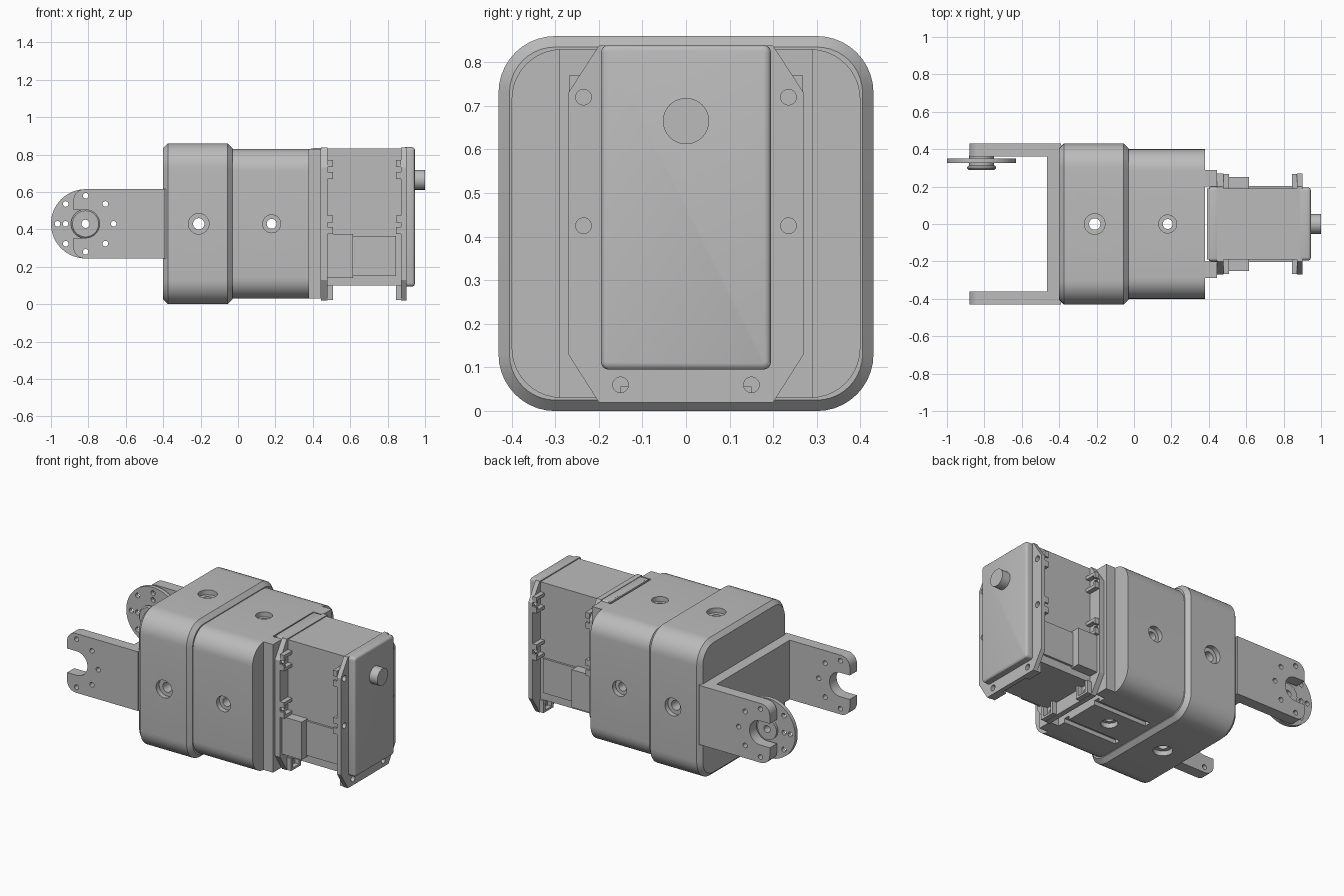
import bpy, bmesh, math
from mathutils import Vector

if "Cube" in bpy.data.objects:
    bpy.data.objects.remove(bpy.data.objects["Cube"])

grey = bpy.data.materials.new("plain_grey")
grey.use_nodes = True
grey.diffuse_color = (0.5, 0.5, 0.5, 1)
grey.node_tree.nodes["Principled BSDF"].inputs["Base Color"].default_value = (0.5, 0.5, 0.5, 1)


def place(axis, u, v, w):
    """Outline coordinates (u, v) pushed to depth w along the axis."""
    return Vector({"x": (w, u, v), "y": (u, w, v), "z": (u, v, w)}[axis])


def prism(name, pts, axis, lo, hi):
    bm = bmesh.new()
    face = bm.faces.new([bm.verts.new(place(axis, u, v, lo)) for u, v in pts])
    ext = bmesh.ops.extrude_face_region(bm, geom=[face])
    new = [g for g in ext["geom"] if isinstance(g, bmesh.types.BMVert)]
    bmesh.ops.translate(bm, verts=new, vec=place(axis, 0, 0, hi - lo))
    bmesh.ops.recalc_face_normals(bm, faces=bm.faces)
    mesh = bpy.data.meshes.new(name)
    bm.to_mesh(mesh)
    bm.free()
    mesh.materials.append(grey)
    ob = bpy.data.objects.new(name, mesh)
    bpy.context.collection.objects.link(ob)
    return ob


def circle(u, v, r, n=32):
    return [(u + r * math.cos(2 * math.pi * i / n), v + r * math.sin(2 * math.pi * i / n)) for i in range(n)]


def rounded(u0, u1, v0, v1, r, n=10):
    corners = [(u1 - r, v1 - r), (u0 + r, v1 - r), (u0 + r, v0 + r), (u1 - r, v0 + r)]
    return [(cu + r * math.cos((q + i / n) * math.pi / 2), cv + r * math.sin((q + i / n) * math.pi / 2))
            for q, (cu, cv) in enumerate(corners) for i in range(n + 1)]


def box(name, x0, x1, y0, y1, z0, z1):
    return prism(name, [(y0, z0), (y1, z0), (y1, z1), (y0, z1)], "x", x0, x1)


def apply(ob, mod):
    bpy.context.view_layer.objects.active = ob
    bpy.ops.object.modifier_apply(modifier=mod.name)


def cut(ob, pts, axis, lo, hi):
    cutter = prism("cutter", pts, axis, lo, hi)
    mod = ob.modifiers.new("cut", "BOOLEAN")
    mod.operation, mod.solver, mod.object = "DIFFERENCE", "EXACT", cutter
    apply(ob, mod)
    bpy.data.objects.remove(cutter)


def bevel(ob, width, segments=1):
    mod = ob.modifiers.new("bevel", "BEVEL")
    mod.width, mod.segments = width, segments
    mod.limit_method, mod.angle_limit = "ANGLE", math.radians(40)
    apply(ob, mod)


MID = 0.43

# Two housing shells with counterbored screw holes on all four sides
main = prism("main_housing", rounded(-0.43, 0.43, 0, 0.86, 0.13), "x", -0.4, -0.03)
bevel(main, 0.025)
rear = prism("rear_housing", rounded(-0.4, 0.4, 0.03, 0.83, 0.115), "x", -0.03, 0.38)
for ob, x, r, half in ((main, -0.21, 0.055, 0.43), (rear, 0.18, 0.048, 0.4)):
    for axis, c in (("y", MID), ("z", 0)):
        mid = MID - c
        cut(ob, circle(x, c, r * 0.55), axis, mid - 1, mid + 1)
        for s in (-1, 1):
            ends = sorted((mid + s * (half - 0.03), mid + s * (half + 0.1)))
            cut(ob, circle(x, c, r), axis, *ends)
for y in (-0.13, 0.13):
    cut(rear, [(y - 0.02, 0), (y + 0.02, 0), (y + 0.02, 0.055), (y - 0.02, 0.055)], "x", 0.01, 0.5)

# Fork: web block and two slotted arms
box("fork_web", -0.465, -0.38, -0.42, 0.42, 0.245, 0.615)
HUB = -0.815
for s, side in ((-1, "front"), (1, "back")):
    lo, hi = sorted((s * 0.36, s * 0.43))
    arm = prism(side + "_arm", rounded(-0.88, -0.3, 0.245, 0.615, 0.06), "y", lo, hi)
    # The inner end stays inside the housing
    cut(arm, rounded(-0.39, 0, 0, 1, 0.01, 1), "y", lo - 0.1, hi + 0.1)
    cut(arm, rounded(-1.1, HUB + 0.075, MID - 0.075, MID + 0.075, 0.074), "y", lo - 0.1, hi + 0.1)
    for k in range(-1, 2):
        a = k * math.pi / 4
        cut(arm, circle(HUB + 0.15 * math.cos(a), MID + 0.15 * math.sin(a), 0.015, 16), "y", lo - 0.1, hi + 0.1)
    for v in (-0.15, 0.15):
        cut(arm, circle(HUB, MID + v, 0.015, 16), "y", lo - 0.1, hi + 0.1)

# Round output horn with a ring of holes, on the back arm
horn = prism("horn_disc", circle(HUB, MID, 0.185, 64), "y", 0.325, 0.35)
for k in range(8):
    a = k * math.pi / 4
    for r in ((0.15, 0.107) if k % 2 == 0 else (0.15,)):
        cut(horn, circle(HUB + r * math.cos(a), MID + r * math.sin(a), 0.015, 16), "y", 0.2, 0.5)
cut(horn, circle(HUB, MID, 0.022, 20), "y", 0.2, 0.5)
for name, r, lo, hi in (("hub_inner", 0.078, 0.29, 0.312), ("hub_neck", 0.066, 0.312, 0.325),
                        ("hub_outer", 0.066, 0.35, 0.365)):
    hub = prism(name, circle(HUB, MID, r, 40), "y", lo, hi)
    if name == "hub_inner":
        bevel(hub, 0.008)
    cut(hub, circle(HUB, MID, 0.022, 20), "y", 0.2, 0.5)

# Mounting rails between the rear housing and the motor
for s, side in ((-1, "front"), (1, "back")):
    lo, hi = sorted((s * 0.2, s * 0.29))
    box(side + "_rail", 0.38, 0.445, lo, hi, 0.03, 0.83)

# Motor body, rounded end cap and rear pivot
box("motor_body", 0.39, 0.89, -0.19, 0.19, 0.1, 0.832)
cap = prism("motor_end_cap", rounded(-0.195, 0.195, 0.095, 0.84, 0.018, 4), "x", 0.88, 0.945)
bevel(cap, 0.014, 3)
prism("rear_pivot", circle(0, 0.665, 0.053, 40), "x", 0.93, 1.0)
head = prism("motor_front_cap", rounded(-0.2, 0.2, 0.095, 0.835, 0.018, 4), "x", 0.4, 0.46)
bevel(head, 0.01, 2)

# Chamfered motor flanges with screw holes and clip ribs
outline = [(0.2, 0.02), (0.27, 0.13), (0.27, 0.73), (0.2, 0.838)]
outline += [(-y, z) for y, z in reversed(outline)]
holes = [(s * y, z) for s in (-1, 1) for y, z in ((0.235, 0.72), (0.235, 0.425), (0.15, 0.06))]
for name, lo, hi, c0, c1 in (("inner", 0.445, 0.478, 0.478, 0.507), ("outer", 0.872, 0.9, 0.845, 0.872)):
    flange = prism(name + "_flange", outline, "x", lo, hi)
    for y, z in holes:
        cut(flange, circle(y, z, 0.018, 20), "x", lo - 0.1, hi + 0.1)
        if z > 0.1:
            s = 1 if y > 0 else -1
            y0, y1 = sorted((s * 0.19, s * 0.268))
            b0, b1 = sorted((s * 0.255, s * 0.268))
            for dz in (-0.04, 0.04):
                box(name + "_clip_rib", c0, c1, y0, y1, z + dz - 0.01, z + dz + 0.01)
                box(name + "_clip_lip", c0, c1, b0, b1, z + dz * 0.7 - 0.015, z + dz * 0.7 + 0.015)
        else:
            for dy in (-0.04, 0.04):
                box(name + "_clip_rib", c0, c1, y + dy - 0.01, y + dy + 0.01, 0.022, 0.1)
            box(name + "_clip_lip", c0, c1, y - 0.04, y + 0.04, 0.022, 0.035)

# Connector boxes and side panels of the motor
for s, side in ((-1, "front"), (1, "back")):
    lo, hi = sorted((s * 0.18, s * 0.25))
    box(side + "_connector", 0.475, 0.615, lo, hi, 0.14, 0.375)
    lo, hi = sorted((s * 0.18, s * 0.203))
    box(side + "_side_panel", 0.615, 0.845, lo, hi, 0.15, 0.365)

# Smooth curved walls, crisp edges
bpy.ops.object.select_all(action="DESELECT")
for ob in bpy.context.collection.objects:
    if ob.type == "MESH" and ob.data.materials and ob.data.materials[0] == grey:
        ob.select_set(True)
        bpy.context.view_layer.objects.active = ob
bpy.ops.object.shade_smooth_by_angle(angle=math.radians(30))
